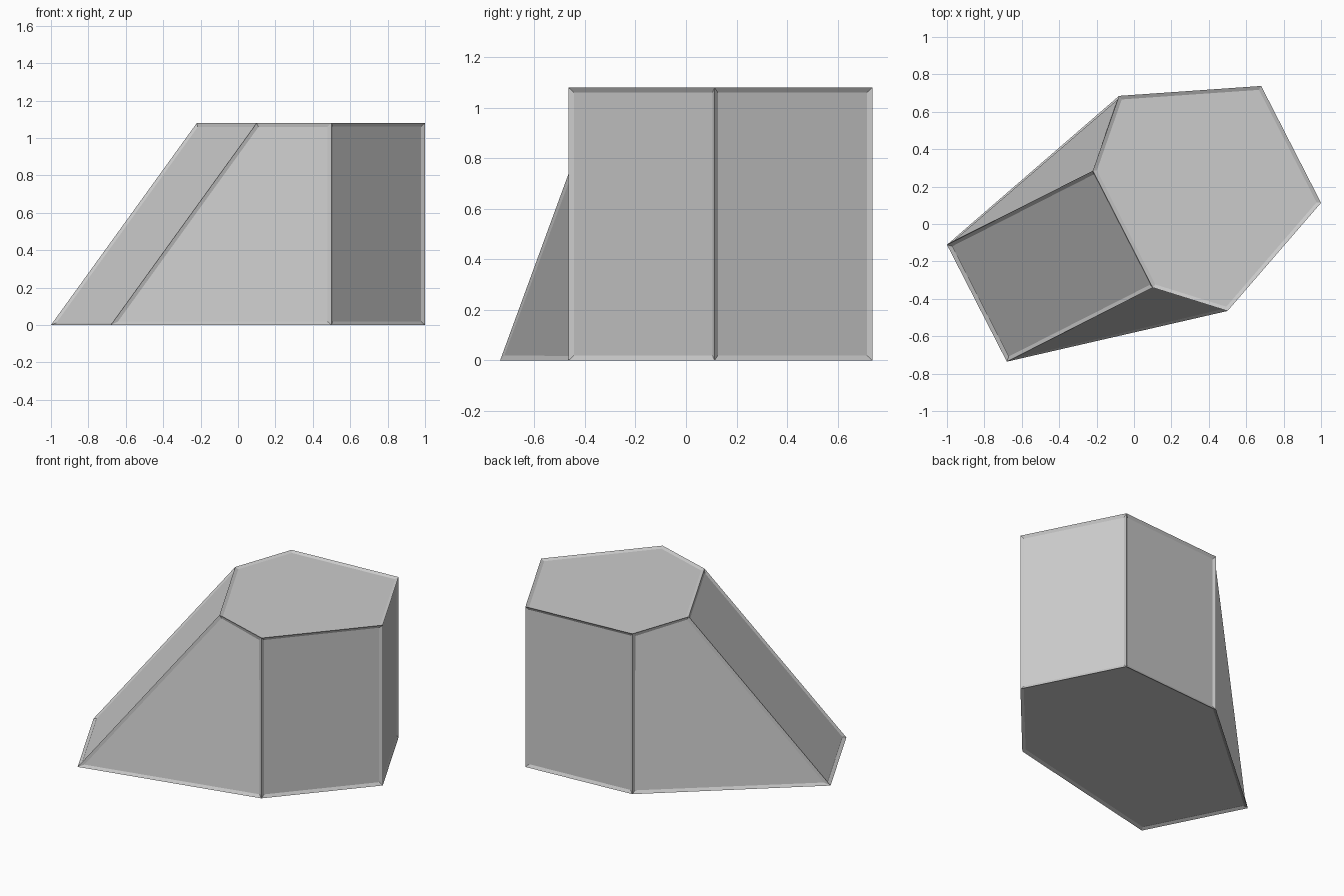
import bpy, bmesh

if "Cube" in bpy.data.objects:
    bpy.data.objects.remove(bpy.data.objects["Cube"])

H = 1.08
# six-sided outline, anticlockwise; the last two points lean outward at the base
top = [(0.50, -0.465), (1.00, 0.113), (0.68, 0.738), (-0.08, 0.685), (-0.22, 0.285), (0.10, -0.34)]
base = top[:4] + [(x - 0.78, y - 0.396) for x, y in top[4:]]

bm = bmesh.new()
b = [bm.verts.new((x, y, 0)) for x, y in base]
t = [bm.verts.new((x, y, H)) for x, y in top]

# caps and side walls
bm.faces.new(t)
bm.faces.new(b[::-1])
for i in range(6):
    j = (i + 1) % 6
    bm.faces.new((b[j], t[j], t[i], b[i]))

# every face is a panel slightly sunk inside a thin rim
bm.normal_update()
bmesh.ops.inset_individual(bm, faces=bm.faces[:], thickness=0.02, depth=-0.01, use_even_offset=True)

mesh = bpy.data.meshes.new("leaning_block")
bm.to_mesh(mesh)
bm.free()
block = bpy.data.objects.new("leaning_block", mesh)
bpy.context.collection.objects.link(block)
